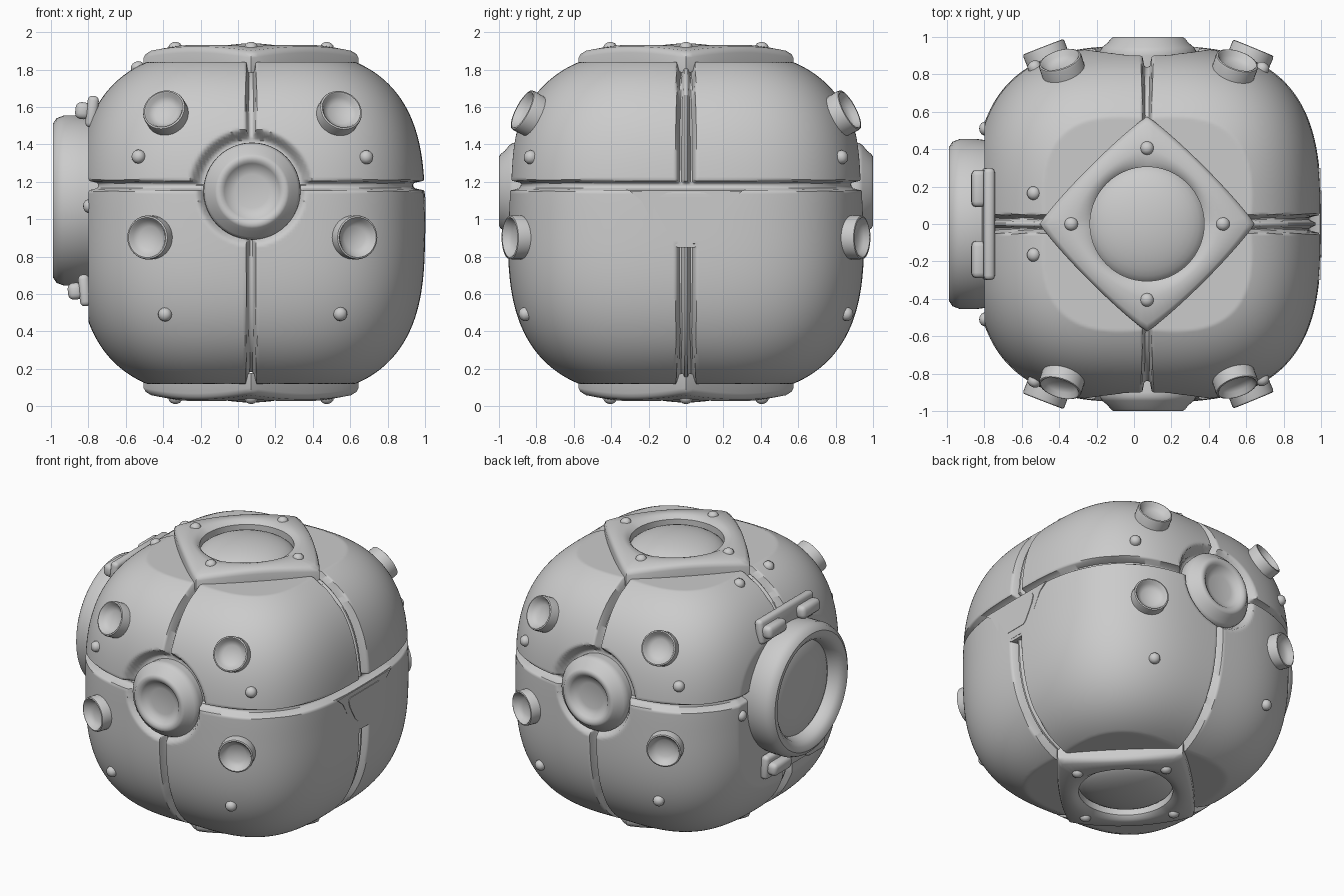
import bpy, bmesh, math
from mathutils import Vector, Matrix

cube = bpy.data.objects.get("Cube")
if cube:
    bpy.data.objects.remove(cube, do_unlink=True)

GREY = (0.6, 0.6, 0.6, 1)
metal = bpy.data.materials.new("plain_grey")
metal.use_nodes = True
metal.diffuse_color = GREY
shader = next(n for n in metal.node_tree.nodes if n.type == 'BSDF_PRINCIPLED')
shader.inputs["Base Color"].default_value = GREY

CX, CZ = 0.07, 0.98                  # centre of the body
HALF = Vector((0.93, 0.953, 0.93))   # half sizes of the rounded cube
CENTRE = Vector((CX, 0, CZ))
SEAM_Z = 1.18                        # height of the belt seam


def finish(name, bm, angle=40):
    bmesh.ops.recalc_face_normals(bm, faces=bm.faces)
    mesh = bpy.data.meshes.new(name)
    bm.to_mesh(mesh)
    bm.free()
    ob = bpy.data.objects.new(name, mesh)
    bpy.context.collection.objects.link(ob)
    mesh.materials.append(metal)
    bpy.ops.object.select_all(action='DESELECT')
    ob.select_set(True)
    bpy.context.view_layer.objects.active = ob
    bpy.ops.object.shade_smooth_by_angle(angle=math.radians(angle))
    return ob


def lathe(name, profile, loc, axis, steps=32):
    """Spin (radius, height) points round an axis."""
    bm = bmesh.new()
    vs = [bm.verts.new((r, 0, h)) for r, h in profile]
    es = [bm.edges.new(pair) for pair in zip(vs, vs[1:])]
    bmesh.ops.spin(bm, geom=vs + es, cent=(0, 0, 0), axis=(0, 0, 1),
                   angle=math.tau, steps=steps)
    bmesh.ops.remove_doubles(bm, verts=bm.verts, dist=0.0005)
    turn = Vector(axis).to_track_quat('Z', 'Y').to_matrix().to_4x4()
    bm.transform(Matrix.Translation(loc) @ turn)
    return finish(name, bm)


def block(name, size, matrix, bevel):
    bm = bmesh.new()
    bmesh.ops.create_cube(bm, size=1, matrix=Matrix.Diagonal((*size, 1)))
    bmesh.ops.bevel(bm, geom=bm.edges[:], offset=bevel, segments=3,
                    profile=0.5, affect='EDGES')
    bm.transform(matrix)
    return finish(name, bm)


def side_plate(name, half, back, front):
    """Symmetric (y, z) outline extruded along x."""
    bm = bmesh.new()
    outline = half + [(-y, z) for y, z in reversed(half)]
    face = bm.faces.new([bm.verts.new((back, y, z)) for y, z in outline])
    out = bmesh.ops.extrude_face_region(bm, geom=[face])["geom"]
    moved = [g for g in out if isinstance(g, bmesh.types.BMVert)]
    bmesh.ops.translate(bm, verts=moved, vec=(front - back, 0, 0))
    return finish(name, bm)


def cubic(p):
    """Rounded cube field, 1 on the surface, fuller at the top and bottom corners."""
    a, b, c = (abs((p[i] - CENTRE[i]) / HALF[i]) for i in range(3))
    return a ** 3 + b ** 3 + c ** 3 - 0.2 * a * b * min(c, 1) ** 6


def on_body(p):
    """Body point on the ray from the centre, with its normal."""
    q = (Vector(p) - CENTRE) / cubic(Vector(p)) ** (1 / 3)
    normal = Vector([q[i] * abs(q[i]) / HALF[i] ** 3 for i in range(3)])
    return q + CENTRE, normal.normalized()


def inside(d, soft=0.016):
    """1 where d is below zero, easing to 0 over the soft width."""
    t = min(max(1 - d / soft, 0), 1)
    return t * t * (3 - 2 * t)


def groove_depth(p):
    x, y, z = p.x - CX, p.y, p.z
    lens = math.hypot(x, z - 1.15)
    # vertical and belt seams
    cuts = [0.07 * inside(abs(x) - 0.012),
            0.06 * inside(abs(z - SEAM_Z) - 0.012)]
    # side seam with a middle strip, left out under the funnel plate
    if not (x > 0.5 and 0.86 < z < SEAM_Z):
        side = 0.06 * inside(abs(y) - 0.035)
        cuts.append(side - 0.035 * inside(abs(y) - 0.008) if side else 0)
    # clearance around the front and back lenses
    if abs(y) > 0.6:
        cuts.append(0.08 * inside(lens - (0.295 if z > SEAM_Z else 0.25), 0.04))
    return max(cuts)


# Armoured body: rounded cube with seams pressed in
bm = bmesh.new()
bmesh.ops.create_cube(bm, size=2)
bmesh.ops.subdivide_edges(bm, edges=bm.edges[:], cuts=119, use_grid_fill=True)
origin = Vector((CX, 0, SEAM_Z))
for v in bm.verts:
    ray = Vector([c * abs(c) ** 0.2 for c in v.co]).normalized()
    low, high = 0.3, 2.0
    for _ in range(16):
        mid = (low + high) / 2
        if cubic(origin + ray * mid) < 1:
            low = mid
        else:
            high = mid
    # flat top, bottom and hatch side
    if ray.z > 0:
        low = min(low, (1.84 - SEAM_Z) / ray.z)
    if ray.z < 0:
        low = min(low, (0.12 - SEAM_Z) / ray.z)
    if ray.x < 0:
        low = min(low, (-0.8 - CX) / ray.x)
    v.co = origin + ray * (low - groove_depth(origin + ray * low))
finish("armoured_body", bm, 50)

# Funnel plate and badge on the side
side_plate("funnel_plate", [(0.045, 0.85), (0.09, 0.87), (0.17, 0.97), (0.24, 1.1),
                            (0.3, 1.15)], 0.9, 0.998)
side_plate("badge_plate", [(0.08, 0.925), (0.105, 0.945), (0.165, 1.05),
                           (0.18, 1.1), (0.165, 1.12)], 0.97, 1.003)

RIVET = [(0.037, -0.03), (0.037, 0.01), (0.03, 0.026), (0.016, 0.035), (0, 0.038)]
CUP = [(0.116, -0.09), (0.118, 0.05), (0.115, 0.06), (0.107, 0.063), (0.1, 0.057),
       (0.09, 0.036), (0.06, 0.018), (0, 0.012)]
LENS = [(0.25, -0.2), (0.26, -0.1), (0.258, -0.075), (0.245, -0.055), (0.215, -0.03),
        (0.198, -0.008), (0.185, 0), (0.165, -0.002), (0.148, -0.014), (0.13, -0.036),
        (0.09, -0.045), (0, -0.048)]

# Lenses, cups and rivets on the front and back
for s, face in ((-1, "front"), (1, "back")):
    lathe(face + "_lens", LENS, (0.075, s, 1.15), (0, s, 0), 48)
    for m, hand in ((-1, "right"), (1, "left")):
        label = f"{face}_{hand}_"
        for part, dx, y, z in (("upper", 0.455, 0.82, 1.555), ("lower", 0.56, 0.92, 0.9)):
            loc, normal = on_body((0.078 + m * dx, s * y, z))
            lathe(label + part + "_cup", CUP, loc, normal)
        for part, dx, y, z in (("upper", 0.62, 0.85, 1.34), ("lower", 0.485, 0.89, 0.475)):
            loc, normal = on_body((0.08 + m * dx, s * y, z))
            lathe(label + part + "_rivet", RIVET, loc, normal, 16)
    # rivets around the hatch
    loc, normal = on_body((-0.52, s * 0.16, 1.79))
    lathe(face + "_shoulder_rivet", RIVET, loc - normal * 0.01, normal, 16)
    lathe(face + "_hatch_rivet", RIVET, (-0.79, s * 0.51, 1.07), (-1, 0, 0), 16)


def diamond_frame(name, side):
    """Bent diamond frame with a round hole."""
    steps = 96
    # (blend from hole to rim, height offset)
    section = [(0, -0.13), (0, -0.035), (0.15, -0.012), (0.4, 0),
               (0.85, 0), (0.96, -0.012), (1, -0.03), (1, -0.11)]
    bm = bmesh.new()
    rings = []
    for blend, drop in section:
        ring = []
        for i in range(steps):
            a = math.tau * i / steps
            c, s = math.cos(a), math.sin(a)
            rim = 0.575 / (abs(c) ** 1.1 + abs(s) ** 1.1) ** (1 / 1.1)
            r = 0.305 + (rim - 0.305) * blend
            h = 0.978 - 0.2 * r * r + drop
            ring.append(bm.verts.new((CX + r * c, r * s, CZ + side * h)))
        rings.append(ring)
    for a, b in zip(rings, rings[1:] + rings[:1]):
        for i in range(steps):
            j = (i + 1) % steps
            bm.faces.new((a[i], a[j], b[j], b[i]))
    return finish(name, bm)


# Top and bottom diamond frames, each with a dome and four rivets
DOME = [(0.32 * math.cos(math.radians(a)), 0.12 * math.sin(math.radians(a)))
        for a in range(0, 91, 10)]
for side, word in ((1, "top"), (-1, "bottom")):
    diamond_frame(word + "_frame", side)
    lathe(word + "_dome", DOME, (CX, 0, CZ + side * 0.84), (0, 0, side), 48)
    for k in range(4):
        c, s = ((1, 0), (0, 1), (-1, 0), (0, -1))[k]
        spot = (CX + 0.405 * c, 0.405 * s, CZ + side * 0.93)
        lathe(f"{word}_frame_rivet_{k + 1}", RIVET, spot, (0.16 * c, 0.16 * s, side), 16)

# Round side hatch
HATCH = [(0.44, -0.25), (0.455, -0.15), (0.455, -0.06), (0.44, -0.02), (0.41, 0),
         (0.375, -0.005), (0.345, -0.03), (0.33, -0.07), (0.325, -0.1),
         (0.3, -0.085), (0.2, -0.07), (0, -0.06)]
lathe("side_hatch", HATCH, (-0.99, 0, 1.1), (-1, 0, 0), 64)

# Clamps above and below the hatch
for word, x, z, tilt in (("upper", -0.78, 1.575, 6), ("lower", -0.82, 0.62, -5)):
    base = Matrix.Translation((x, 0, z)) @ Matrix.Rotation(math.radians(tilt), 4, 'Y')
    block(word + "_clamp_bar", (0.06, 0.6, 0.17), base, 0.025)
    for s, hand in ((-1, "front"), (1, "back")):
        block(f"{word}_clamp_{hand}_lug", (0.08, 0.2, 0.09),
              base @ Matrix.Translation((-0.05, s * 0.19, 0)), 0.03)
